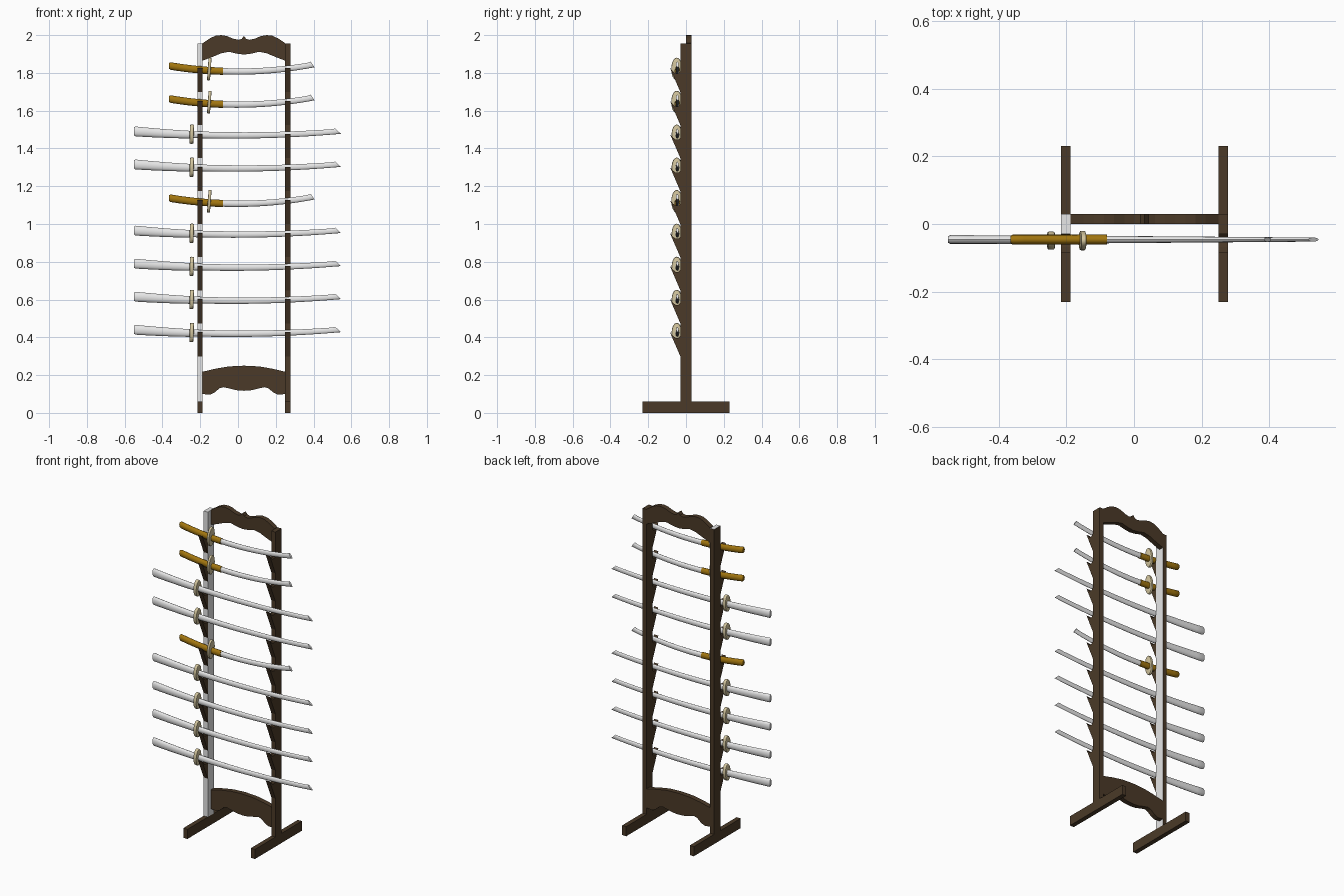
import bpy
import bmesh
from math import cos, sin, pi, atan
from mathutils import Matrix, Vector

cube = bpy.data.objects.get("Cube")
if cube:
    bpy.data.objects.remove(cube, do_unlink=True)


def material(name, rgb):
    m = bpy.data.materials.new(name)
    m.use_nodes = True
    m.diffuse_color = (*rgb, 1)
    m.node_tree.nodes["Principled BSDF"].inputs["Base Color"].default_value = (*rgb, 1)
    return m


WOOD = material("dark wood", (0.07, 0.042, 0.021))
WHITE = material("pale white", (0.8, 0.8, 0.8))
GOLD = material("gold wrap", (0.36, 0.18, 0.005))
BEIGE = material("beige guard", (0.65, 0.56, 0.34))


def finish(name, bm, *mats, smooth=False):
    bmesh.ops.recalc_face_normals(bm, faces=bm.faces)
    mesh = bpy.data.meshes.new(name)
    bm.to_mesh(mesh)
    bm.free()
    for m in mats:
        mesh.materials.append(m)
    ob = bpy.data.objects.new(name, mesh)
    bpy.context.collection.objects.link(ob)
    if smooth:
        bpy.ops.object.select_all(action='DESELECT')
        ob.select_set(True)
        bpy.context.view_layer.objects.active = ob
        bpy.ops.object.shade_smooth_by_angle(angle=0.7)
    return ob


def box(name, lo, hi, *mats):
    bm = bmesh.new()
    lo, hi = Vector(lo), Vector(hi)
    size = hi - lo
    bmesh.ops.create_cube(bm, size=1, matrix=Matrix.Translation((lo + hi) / 2) @ Matrix.Diagonal((*size, 1)))
    return finish(name, bm, *mats)


def extrude(bm, points, offset):
    """Fill a closed outline and extrude it along the offset."""
    face = bm.faces.new([bm.verts.new(p) for p in points])
    out = bmesh.ops.extrude_face_region(bm, geom=[face])
    bmesh.ops.translate(bm, vec=offset, verts=[v for v in out["geom"] if isinstance(v, bmesh.types.BMVert)])


# Posts, feet and the row of hooks on each post
RAIL_X = 0.0315
PITCH = 0.175
HOOKS = [0.419 + PITCH * i for i in range(9)]
HOOK_PROFILE = [(-0.03, -0.12), (-0.085, 0.008), (-0.068, -0.012), (-0.055, -0.022),
                (-0.04, -0.022), (-0.03, -0.012)]
for side, x in (("right", -0.215), ("left", 0.25)):
    x2 = x + 0.028
    box(side + "_foot", (x, -0.23, 0), (x2, 0.23, 0.06), WOOD)
    post = box(side + "_post", (x, -0.03, 0.06), (x2, 0.03, 1.955), WOOD, WHITE)
    if side == "right":
        for p in post.data.polygons:
            n = p.normal
            if n.y < -0.5 or n.x > 0.5 or n.z > 0.5:
                p.material_index = 1
    bm = bmesh.new()
    for z in HOOKS:
        extrude(bm, [(x, py, z + pz) for py, pz in HOOK_PROFILE], (0.028, 0, 0))
    finish(side + "_hooks", bm, WOOD)


# Scalloped rails, mirrored about the middle of the stand
def rail(name, top, bottom):
    half = top + bottom
    pts = [(RAIL_X - d, 0, z) for d, z in half]
    pts += [(RAIL_X + d, 0, z) for d, z in reversed(half) if d > 0]
    bm = bmesh.new()
    extrude(bm, pts, (0, 0.03, 0))
    finish(name, bm, WOOD)


# Each half outline runs from the middle of the underside, round the end, to the middle of the top
rail("top_rail",
     [(0, 1.897), (0.04, 1.902), (0.08, 1.912), (0.12, 1.904), (0.17, 1.883), (0.2185, 1.865)],
     [(0.2185, 1.957), (0.18, 1.983), (0.15, 1.997), (0.12, 2.0), (0.09, 1.995),
      (0.06, 1.982), (0.03, 1.975), (0.012, 1.98), (0, 1.996)])
rail("bottom_rail",
     [(0, 0.117), (0.04, 0.12), (0.08, 0.13), (0.11, 0.136), (0.13, 0.13),
      (0.155, 0.108), (0.18, 0.096), (0.2185, 0.1)],
     [(0.2185, 0.218), (0.15, 0.234), (0.08, 0.246), (0, 0.25)])


# Swords: oval sections lofted along a shallow upward curve
SWORD_Y = -0.046
SIDES = 12


def loft(name, stations, bend, z0, mat, tip=0.0):
    """Stations are x, half height, half width; tip slants the last ring."""
    bm = bmesh.new()
    rings = []
    for i, (x, h, w) in enumerate(stations):
        ring = []
        for k in range(SIDES):
            a = 2 * pi * k / SIDES
            px = x
            if tip and i == len(stations) - 1:
                px = x - tip * (1 + sin(a)) / 2
            ring.append(bm.verts.new((px, SWORD_Y + w * cos(a), z0 + bend * x * x + h * sin(a))))
        rings.append(ring)
    for a, b in zip(rings, rings[1:]):
        for k in range(SIDES):
            j = (k + 1) % SIDES
            bm.faces.new((a[k], a[j], b[j], b[k]))
    bm.faces.new(rings[0])
    bm.faces.new(rings[-1])
    finish(name, bm, mat, smooth=True)


def spread(start, end, n, h, w):
    """Evenly spaced stations with height and width eased between two values."""
    out = []
    for i in range(n + 1):
        t = i / n
        out.append((start + (end - start) * t, h[0] + (h[1] - h[0]) * t, w[0] + (w[1] - w[0]) * t))
    return out


def guard(name, x, bend, z0, radius, width, thick):
    """Oval disc with rounded rim, square to the curve of the sword."""
    bm = bmesh.new()
    bmesh.ops.create_cone(bm, cap_ends=True, segments=24, radius1=1, radius2=1, depth=1)
    bmesh.ops.scale(bm, vec=(radius, width, thick), verts=bm.verts)
    rim = [e for e in bm.edges if abs(e.verts[0].co.z - e.verts[1].co.z) < 1e-5]
    bmesh.ops.bevel(bm, geom=rim, offset=thick * 0.25, segments=2, affect='EDGES', profile=0.5)
    turn = Matrix.Rotation(pi / 2 - atan(2 * bend * x), 4, 'Y')
    bmesh.ops.transform(bm, matrix=Matrix.Translation((x, SWORD_Y - 0.003, z0 + bend * x * x)) @ turn,
                        verts=bm.verts)
    finish(name, bm, BEIGE, smooth=True)


SHORT = (4, 7, 8)
for i, z in enumerate(HOOKS):
    tag = "_" + str(i + 1)
    if i in SHORT:
        z -= 0.012
        bend = 0.23
        grip = [(-0.365, 0.015, 0.01)] + spread(-0.358, -0.08, 8, (0.02, 0.019), (0.015, 0.015))
        loft("short_grip" + tag, grip, bend, z, GOLD)
        loft("short_blade" + tag, spread(-0.09, 0.405, 12, (0.017, 0.015), (0.011, 0.007)),
             bend, z, WHITE, tip=0.02)
        guard("short_guard" + tag, -0.152, bend, z + 0.008, 0.06, 0.029, 0.016)
    else:
        bend = 0.075
        grip = [(-0.55, 0.022, 0.009)] + spread(-0.543, -0.24, 6, (0.026, 0.02), (0.013, 0.012))
        loft("long_grip" + tag, grip, bend, z - 0.001, WHITE)
        loft("long_blade" + tag, spread(-0.245, 0.545, 14, (0.018, 0.014), (0.011, 0.006)),
             bend, z, WHITE, tip=0.03)
        guard("long_guard" + tag, -0.245, bend, z + 0.002, 0.051, 0.027, 0.022)
